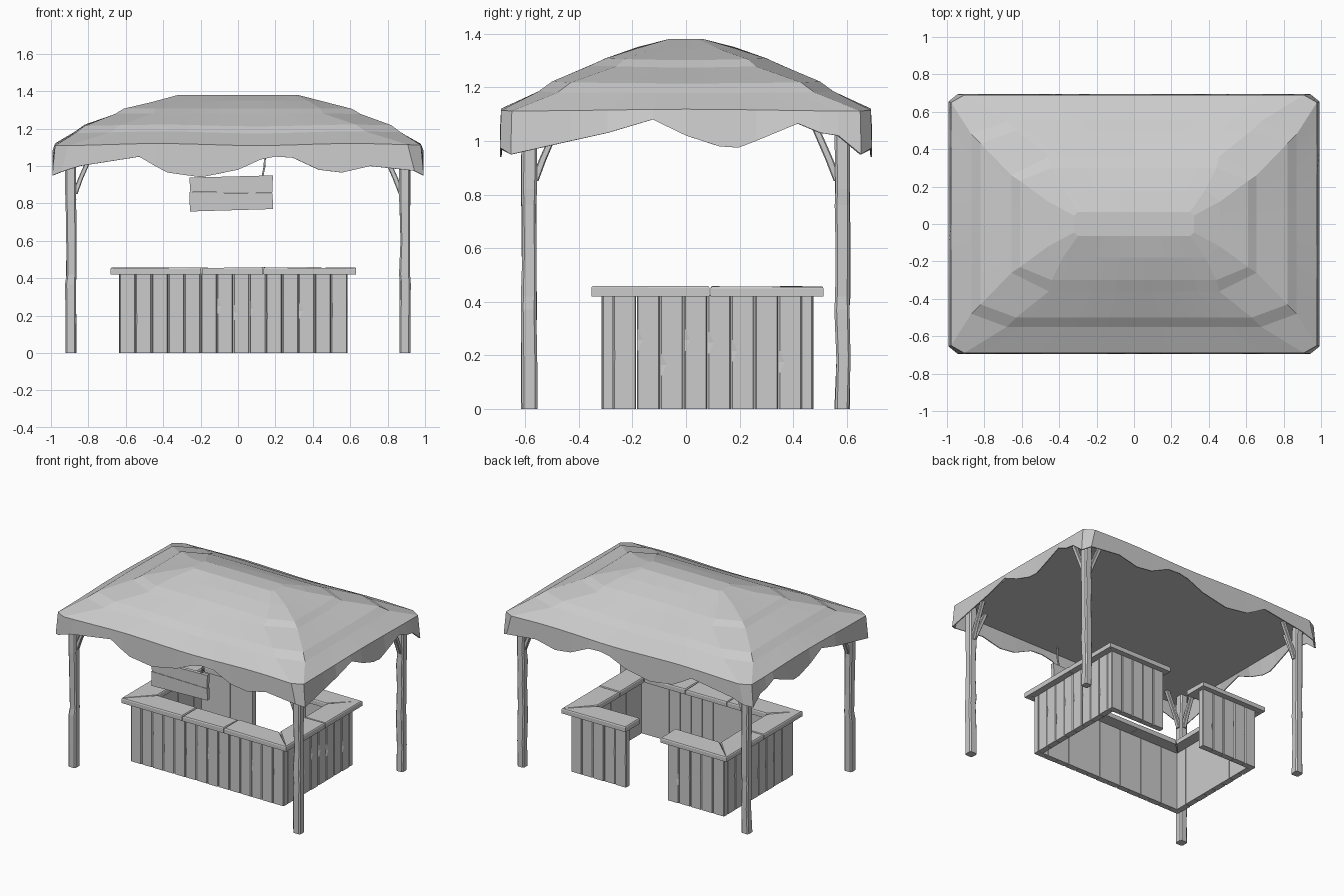
import bpy, bmesh, random
from math import sin, cos
from mathutils import Vector

random.seed(4)
if "Cube" in bpy.data.objects:
    bpy.data.objects.remove(bpy.data.objects["Cube"], do_unlink=True)

GREY = (0.6, 0.6, 0.6, 1)
mat = bpy.data.materials.new("plain grey")
mat.use_nodes = True
mat.diffuse_color = GREY
mat.node_tree.nodes["Principled BSDF"].inputs["Base Color"].default_value = GREY


def jit(a):
    return random.uniform(-a, a)


def loft(bm, rings):
    """Closed solid through a series of equal-length point loops."""
    loops = [[bm.verts.new(p) for p in ring] for ring in rings]
    n = len(loops[0])
    for a, b in zip(loops, loops[1:]):
        for i in range(n):
            j = (i + 1) % n
            bm.faces.new((a[i], a[j], b[j], b[i]))
    bm.faces.new(loops[0][::-1])
    bm.faces.new(loops[-1])


def finish(bm, name):
    bmesh.ops.recalc_face_normals(bm, faces=bm.faces)
    me = bpy.data.meshes.new(name)
    bm.to_mesh(me)
    bm.free()
    me.materials.append(mat)
    ob = bpy.data.objects.new(name, me)
    bpy.context.collection.objects.link(ob)
    return ob


def beam(bm, points, r, chamfer=.7):
    """Bar with chamfered edges along upright points, slightly uneven."""
    half = [(-chamfer, -1), (chamfer, -1), (1, -chamfer), (1, chamfer)]
    section = half + [(-a, -b) for a, b in half]
    rings = []
    for p in points:
        c = Vector(p)
        s = r * random.uniform(.92, 1.06)
        rings.append([c + Vector((a * s, b * s, 0)) for a, b in section])
    loft(bm, rings)


# Canopy: stacked chamfered rectangles, a wavy hem and a flat underside
FRONT_HEM = [(-1, .97), (-.9, 1.0), (-.56, 1.05), (-.47, 1.0), (-.4, .965), (-.21, .94),
             (0, .98), (.13, 1.035), (.21, 1.05), (.31, 1.045), (.46, .98), (.59, .965),
             (.75, 1.0), (1, .975)]
SIDE_HEM = [(-1, .95), (-.66, 1.0), (-.45, 1.03), (-.19, 1.08), (0, 1.02), (.19, .98),
            (.3, .975), (.4, 1.0), (.64, 1.065), (.77, 1.03), (.87, 1.02), (1, .95)]


def canopy_ring(hx, hy, cx, cy, z=None, ripple=0.0):
    """Loop of points; without z the heights follow the hem."""
    front = [(t * (hx - cx), -hy, z or h) for t, h in FRONT_HEM]
    left = [(hx, t * (hy - cy), z or h) for t, h in SIDE_HEM]
    back = [(x, -y, h) for x, y, h in reversed(front)]
    right = [(-x, y, h) for x, y, h in reversed(left)]
    return [(x, y, h + ripple * sin(6 * x + 1) * cos(5 * y))
            for x, y, h in front + left + back + right]


bm = bmesh.new()
profile = [(.32, .065, .02, .02, 1.38), (.46, .18, .08, .06, 1.347),
           (.61, .30, .17, .07, 1.308), (.655, .36, .20, .10, 1.28),
           (.82, .50, .19, .07, 1.217), (.87, .55, .19, .07, 1.18),
           (.978, .69, .07, .04, 1.115)]
rings = [canopy_ring(*p, .006 if p[0] > .4 else 0) for p in profile]
rings += [canopy_ring(.993, .694, .05, .04), canopy_ring(.987, .688, .05, .04),
          canopy_ring(.97, .68, .05, .04, 1.09)]
loft(bm, rings)
finish(bm, "canopy")

# Corner posts with two braces each
for sx, side in ((-1, "right"), (1, "left")):
    for sy, end in ((-1, "front"), (1, "back")):
        x, y = sx * .893, sy * .585
        bm = bmesh.new()
        beam(bm, [(x + jit(.003), y + jit(.003), z)
                  for z in (0, .18, .37, .42, .6, .76, .82, 1.1)], .028)
        finish(bm, f"{end}_{side}_post")
        bm = bmesh.new()
        beam(bm, [(x - sx * .02, y, .85), (x - sx * .05, y, .93), (x - sx * .12, y, 1.09)], .014)
        beam(bm, [(x, y - sy * .02, .85), (x, y - sy * .05, .93), (x, y - sy * .12, 1.09)], .014)
        finish(bm, f"{end}_{side}_braces")

# Counter walls: rows of upright planks with worn edges
X0, X1, Y0, Y1 = -.635, .585, -.315, .475
THICK, HEIGHT = .042, .425


def plank_wall(name, start, along, out, length, count):
    bm = bmesh.new()
    start, along, out = (Vector((*v, 0)) for v in (start, along, out))
    step = length / count
    for k in range(count):
        a, b = k * step + .001, (k + 1) * step - .001
        knot = random.uniform(.16, .26)
        levels = (0, knot - .04, knot, knot + .04, HEIGHT)
        wear = random.choice((.001, .002, .018))

        def outline(inset):
            nick = (0, 0, wear, 0, 0) if inset else (0,) * len(levels)
            lo = [(a + inset + n, z) for n, z in zip(nick, levels)]
            hi = [(b - inset, z) for z in levels]
            return lo + hi[::-1]

        lean = jit(.002)
        loft(bm, [[start + along * u + out * d + Vector((0, 0, z)) for u, z in outline(i)]
                  for d, i in ((0, 0), (THICK - .006 + lean, 0), (THICK + lean, .005))])
    finish(bm, name)


xi0, xi1, yi0, yi1 = X0 + THICK, X1 - THICK, Y0 + THICK, Y1 - THICK
GAP0, GAP1 = -.185, .145
plank_wall("counter_front_wall", (X0, yi0), (1, 0), (0, -1), X1 - X0, 14)
plank_wall("counter_left_wall", (xi1, yi0), (0, 1), (1, 0), yi1 - yi0, 8)
plank_wall("counter_right_wall", (xi0, yi0), (0, 1), (-1, 0), yi1 - yi0, 8)
plank_wall("counter_back_right_wall", (X0, yi1), (1, 0), (0, 1), GAP0 - X0, 5)
plank_wall("counter_back_left_wall", (GAP1, yi1), (1, 0), (0, 1), X1 - GAP1, 5)

# Counter tops: mitred boards around the ring, open at the back
A0, A1, B0, B1 = -.683, .633, -.355, .515
W = .17
C0, C1, D0, D1 = A0 + W, A1 - W, B0 + W, B1 - W


def top_board(name, quad):
    c = sum((Vector(p) for p in quad), Vector((0, 0))) / 4
    lift = [jit(.003) for _ in quad]

    def loop(inset, z, tilt):
        pts = []
        for p, l in zip(quad, lift):
            v = Vector(p)
            v -= Vector((inset if v.x > c.x else -inset, inset if v.y > c.y else -inset))
            pts.append((v.x, v.y, z + l * tilt))
        return pts

    bm = bmesh.new()
    loft(bm, [loop(.002, .42, 0), loop(.002, .45, 1), loop(.006, .456, 1)])
    finish(bm, name)


S0, S1, SY = -.195, .135, .09
top_board("front_top_right", [(A0, B0), (S0, B0), (S0, D0), (C0, D0)])
top_board("front_top_middle", [(S0, B0), (S1, B0), (S1, D0), (S0, D0)])
top_board("front_top_left", [(S1, B0), (A1, B0), (C1, D0), (S1, D0)])
for side, outer, inner, end in (("right", A0, C0, -.155), ("left", A1, C1, .12)):
    top_board(f"{side}_top_front", [(outer, B0), (outer, SY), (inner, SY), (inner, D0)])
    top_board(f"{side}_top_back", [(outer, SY), (outer, B1), (inner, D1), (inner, SY)])
    top_board(f"back_top_{side}", [(outer, B1), (end, B1), (end, D1), (inner, D1)])

# Hanging sign: two boards on two ropes
for name, corners in (
        ("sign_upper_board", [(-.255, .862), (.183, .855), (.187, .95), (-.26, .938)]),
        ("sign_lower_board", [(-.257, .757), (.187, .77), (.185, .853), (-.26, .86)])):
    bm = bmesh.new()
    loft(bm, [[(x, y, z) for x, z in corners] for y in (-.615, -.59)])
    finish(bm, name)
for name, x in (("sign_left_rope", .13), ("sign_right_rope", -.2)):
    bm = bmesh.new()
    beam(bm, [(x, -.602, .94), (x + .012, -.602, 1.0), (x + .016, -.602, 1.1)], .005)
    finish(bm, name)
